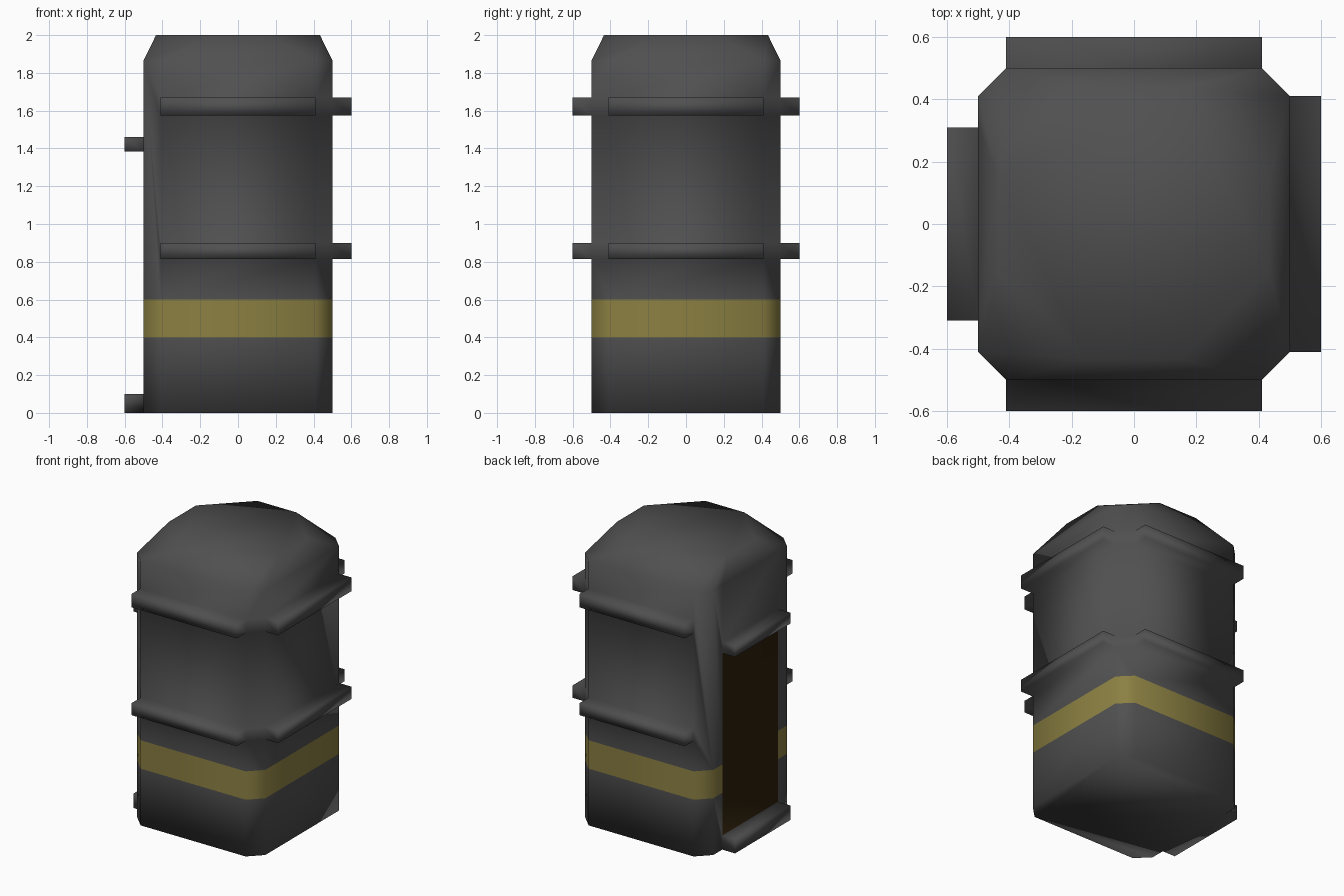
import bpy, bmesh
from mathutils import Vector

if "Cube" in bpy.data.objects:
    bpy.data.objects.remove(bpy.data.objects["Cube"])


def material(name, rgb):
    m = bpy.data.materials.new(name)
    m.diffuse_color = (*rgb, 1)
    m.use_nodes = True
    m.node_tree.nodes["Principled BSDF"].inputs["Base Color"].default_value = m.diffuse_color
    return m


def octagon(bm, half, flat, z):
    pts = [(flat, -half), (half, -flat), (half, flat), (flat, half),
           (-flat, half), (-half, flat), (-half, -flat), (-flat, -half)]
    return [bm.verts.new((x, y, z)) for x, y in pts]


# Shell: chamfered square column with a tapered cap
bm = bmesh.new()
rings = [octagon(bm, .5, .41, 0), octagon(bm, .5, .41, 1.865), octagon(bm, .434, .152, 2)]
for lo, hi in zip(rings, rings[1:]):
    for i in range(8):
        j = (i + 1) % 8
        bm.faces.new((lo[i], lo[j], hi[j], hi[i]))
bm.faces.new(rings[0][::-1])
bm.faces.new(rings[-1])
bm.normal_update()


def cut(test, axis, value):
    """Slice the faces that pass the test with one axis-aligned plane."""
    faces = [f for f in bm.faces if test(f)]
    geom = set(faces)
    for f in faces:
        geom.update(f.edges)
        geom.update(f.verts)
    no = Vector((0, 0, 0))
    no[axis] = 1
    bmesh.ops.bisect_plane(bm, geom=list(geom), dist=1e-5, plane_co=no * value, plane_no=no)
    bm.normal_update()


def facing(d):
    return lambda f: f.normal.dot(Vector(d)) > .99


def in_door(f):
    return f.normal.x < -.99 and abs(f.calc_center_median().y) < .3


def in_rows(f, rows):
    return any(a < f.calc_center_median().z < b for a, b in rows)


# Cuts for the stripe, the rails and the door
RAILS = [(.815, .90), (1.575, 1.67)]
LEDGES = [(0, .1), (1.385, 1.46)]
SIDES = [(0, -1, 0), (0, 1, 0), (1, 0, 0)]
for y in (-.31, .31):
    cut(facing((-1, 0, 0)), 1, y)
for z in (.1, 1.385, 1.46):
    cut(in_door, 2, z)
for z in (.4, .6):
    cut(lambda f: abs(f.normal.z) < .1 and not in_door(f), 2, z)
for d in SIDES:
    for z in (.815, .90, 1.575, 1.67):
        cut(facing(d), 2, z)

# Colours: yellow stripe and dark door panel
for f in bm.faces:
    f.smooth = True
    if in_door(f):
        f.material_index = 2 if in_rows(f, [(.1, 1.385)]) else 0
    elif abs(f.normal.z) < .1 and in_rows(f, [(.4, .6)]):
        f.material_index = 1


def push_out(faces, d):
    """Extrude faces outward by the rail depth."""
    for f in faces:
        r = bmesh.ops.extrude_face_region(bm, geom=[f])
        bmesh.ops.translate(bm, vec=Vector(d) * .1,
                            verts=[v for v in r['geom'] if isinstance(v, bmesh.types.BMVert)])
        bm.faces.remove(f) if f.is_valid else None
    for f in bm.faces:
        f.smooth = True


# Rails on three sides, sill and canopy on the door side
for d in SIDES:
    push_out([f for f in bm.faces if facing(d)(f) and in_rows(f, RAILS)
              and abs(f.calc_center_median().dot(Vector(d)) - .5) < .01], d)
    bm.normal_update()
sills = [f for f in bm.faces if in_door(f) and in_rows(f, LEDGES)]
push_out(sills, (-1, 0, 0))
# New side walls of the ledges are grey like the shell
for f in bm.faces:
    if f.calc_center_median().x < -.51:
        f.material_index = 0
bmesh.ops.recalc_face_normals(bm, faces=bm.faces)

mesh = bpy.data.meshes.new("bin_body")
bm.to_mesh(mesh)
bm.free()
for m in (material("charcoal grey", (.08, .08, .08)),
          material("dull yellow", (.26, .216, .055)),
          material("dark brown", (.026, .014, .003))):
    mesh.materials.append(m)
bpy.context.collection.objects.link(bpy.data.objects.new("bin_body", mesh))
